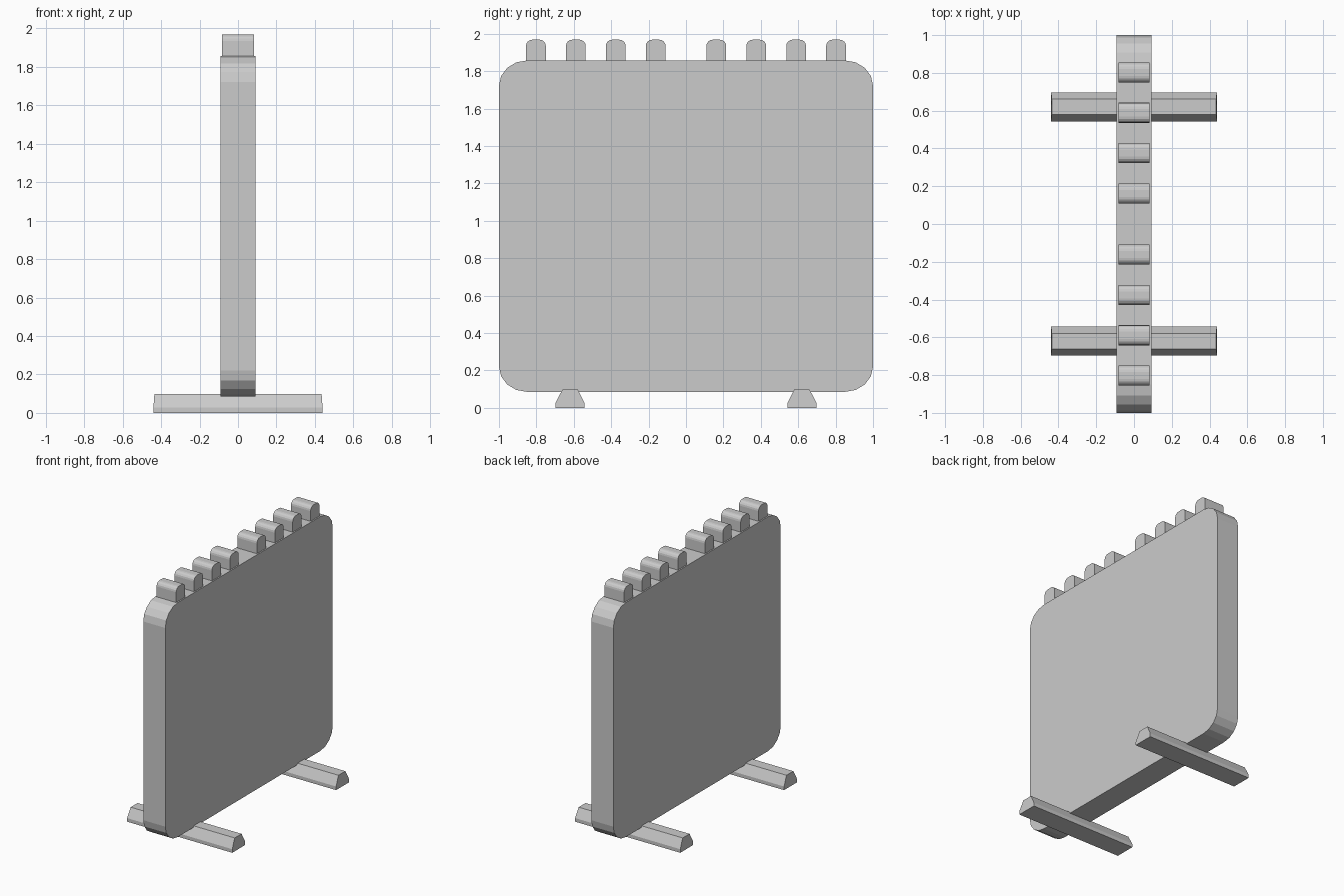
import bpy, bmesh
from math import sin, cos, pi

if "Cube" in bpy.data.objects:
    bpy.data.objects.remove(bpy.data.objects["Cube"])


def corner(y, z, ry, rz, start, segs=4):
    """Points of a quarter-ellipse corner, counter-clockwise from start angle."""
    return [(y + ry * cos(start + pi / 2 * i / segs), z + rz * sin(start + pi / 2 * i / segs))
            for i in range(segs + 1)]


def extrude_profile(name, points, half_x, y=0.0, top_half_x=None):
    """Extrude a (y, z) outline along x, centred on x = 0."""
    bm = bmesh.new()
    face = bm.faces.new([bm.verts.new((-half_x, py + y, pz)) for py, pz in points])
    result = bmesh.ops.extrude_face_region(bm, geom=[face])
    for v in result["geom"]:
        if isinstance(v, bmesh.types.BMVert):
            v.co.x = half_x
    if top_half_x:
        top = max(p[1] for p in points)
        for v in bm.verts:
            if v.co.z > top - 0.001:
                v.co.x *= top_half_x / half_x
    bmesh.ops.recalc_face_normals(bm, faces=bm.faces)
    mesh = bpy.data.meshes.new(name)
    bm.to_mesh(mesh)
    bm.free()
    obj = bpy.data.objects.new(name, mesh)
    bpy.context.collection.objects.link(obj)
    return obj


# Main panel: upright slab with rounded corners
z0, z1, ry, rz = 0.085, 1.857, 0.15, 0.135
panel = (corner(1 - ry, z1 - rz, ry, rz, 0)
         + corner(-1 + ry, z1 - rz, ry, rz, pi / 2)
         + corner(-1 + ry, z0 + rz, ry, rz, pi)
         + corner(1 - ry, z0 + rz, ry, rz, 3 * pi / 2))
extrude_profile("panel", panel, 0.092)

# Top tabs: two groups of four, rounded upper edges
w, r, top = 0.053, 0.034, 1.968
tab = ([(-w, 1.84), (w, 1.84)]
       + corner(w - r, top - r, r, r, 0)
       + corner(-w + r, top - r, r, r, pi / 2))
for side in (-1, 1):
    for i in range(4):
        extrude_profile("top_tab", tab, 0.082, side * (0.162 + 0.2135 * i))

# Feet: crosswise bars with sloped sides
foot = [(-0.077, 0), (0.077, 0), (0.077, 0.027), (0.041, 0.097), (-0.041, 0.097), (-0.077, 0.027)]
for side in (-1, 1):
    extrude_profile("foot", foot, 0.44, side * 0.62, top_half_x=0.435)
